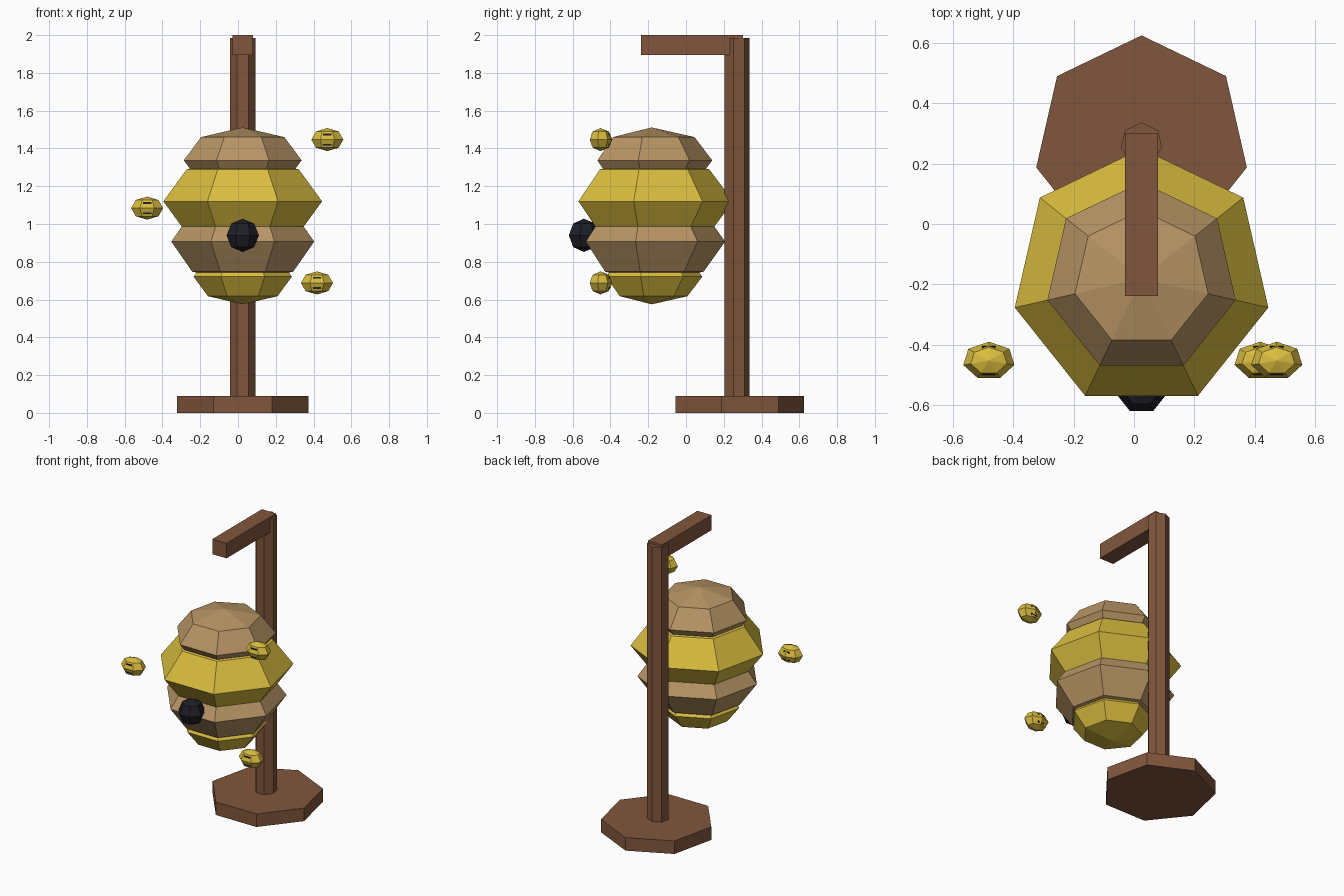
import bpy, bmesh
from math import sin, cos, pi
from mathutils import Vector, Matrix

cube = bpy.data.objects.get("Cube")
if cube:
    bpy.data.objects.remove(cube, do_unlink=True)

SIDES = 7      # every round part is seven-sided
RINGS = 4
MID_X = 0.025  # shared centre line of stand and hive


def material(name, rgb):
    mat = bpy.data.materials.new(name)
    mat.use_nodes = True
    colour = (*rgb, 1.0)
    mat.diffuse_color = colour
    bsdf = next(n for n in mat.node_tree.nodes if n.type == "BSDF_PRINCIPLED")
    bsdf.inputs["Base Color"].default_value = colour
    bsdf.inputs["Roughness"].default_value = 0.9
    return mat


wood = material("brown wood", (0.22, 0.094, 0.046))
tan = material("tan comb", (0.48, 0.30, 0.13))
yellow = material("honey yellow", (0.70, 0.51, 0.05))
black = material("dark black", (0.013, 0.013, 0.021))


def finish(name, bm, mat, location):
    bmesh.ops.recalc_face_normals(bm, faces=bm.faces)
    mesh = bpy.data.meshes.new(name)
    bm.to_mesh(mesh)
    bm.free()
    mesh.materials.append(mat)
    obj = bpy.data.objects.new(name, mesh)
    obj.location = location
    bpy.context.collection.objects.link(obj)
    return obj


def ring(bm, radius, z):
    """Seven points with one corner pointing to the back."""
    angles = [pi / 2 + 2 * pi * i / SIDES for i in range(SIDES)]
    return [bm.verts.new((radius * cos(a), radius * sin(a), z)) for a in angles]


def bridge(bm, low, high):
    for i in range(SIDES):
        j = (i + 1) % SIDES
        bm.faces.new((low[i], low[j], high[j], high[i]))


def prism(name, mat, centre, radius, z0, z1):
    bm = bmesh.new()
    low, high = ring(bm, radius, z0), ring(bm, radius, z1)
    bridge(bm, low, high)
    bm.faces.new(low)
    bm.faces.new(high)
    return finish(name, bm, mat, (*centre, 0))


def ball(name, mat, location, radii):
    bm = bmesh.new()
    steps = [pi * k / RINGS for k in range(1, RINGS)]
    loops = [ring(bm, sin(t), -cos(t)) for t in steps]
    for low, high in zip(loops, loops[1:]):
        bridge(bm, low, high)
    for loop, z in ((loops[0], -1), (loops[-1], 1)):
        tip = bm.verts.new((0, 0, z))
        for i in range(SIDES):
            bm.faces.new((loop[i], loop[(i + 1) % SIDES], tip))
    bmesh.ops.scale(bm, vec=Vector(radii), verts=bm.verts)
    return finish(name, bm, mat, location)


def box(name, mat, location, size):
    bm = bmesh.new()
    bmesh.ops.create_cube(bm, size=1, matrix=Matrix.Diagonal((*size, 1)))
    return finish(name, bm, mat, location)


# Stand: base, post and overhanging arm
post_centre = (MID_X, 0.267)
prism("stand_base", wood, post_centre, 0.358, 0, 0.09)
prism("stand_post", wood, post_centre, 0.07, 0.05, 1.985)
box("stand_arm", wood, (MID_X, 0.032, 1.948), (0.108, 0.54, 0.104))

# Hive: four overlapping squashed balls (centre height, radius, half height)
layers = [
    ("hive_bottom_layer", yellow, 0.721, 0.267, 0.146),
    ("hive_lower_layer", tan, 0.907, 0.388, 0.225),
    ("hive_middle_layer", yellow, 1.12, 0.431, 0.239),
    ("hive_top_layer", tan, 1.337, 0.32, 0.174),
]
for name, mat, z, radius, height in layers:
    ball(name, mat, (MID_X, -0.181, z), (radius, radius, height))

# Round dark entrance at the front
ball("hive_entrance", black, (MID_X, -0.541, 0.94), (0.088, 0.088, 0.088))

# Bees: squashed bodies with a dark band just breaking the surface
bees = {"upper_left": (0.473, 1.447), "right": (-0.481, 1.084), "lower_left": (0.418, 0.688)}
for place, (x, z) in bees.items():
    spot = (x, -0.453, z)
    ball(place + "_bee_body", yellow, spot, (0.087, 0.063, 0.061))
    box(place + "_bee_band", black, spot, (0.044, 0.096, 0.064))
